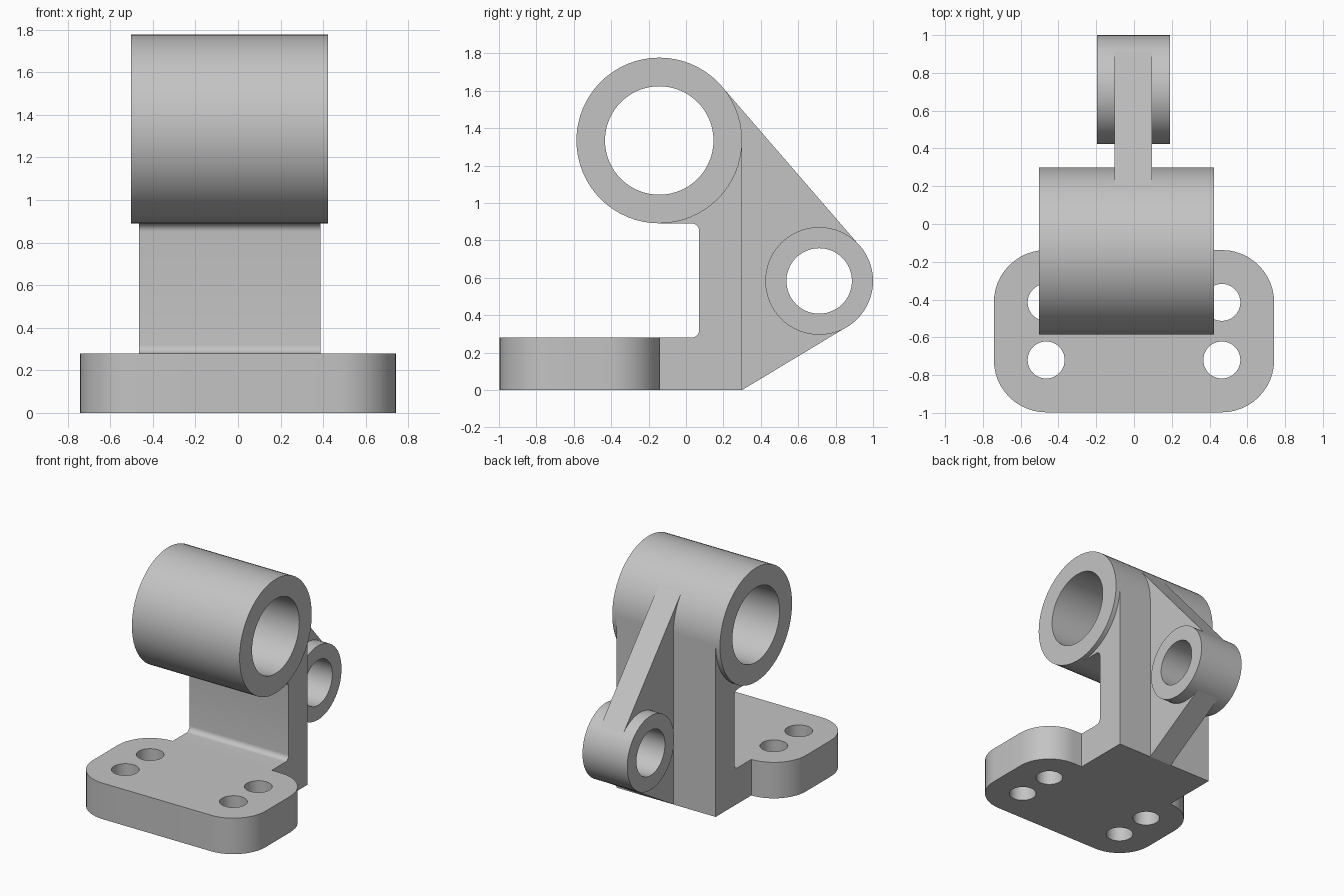
import bpy, bmesh
from math import sin, cos, pi, radians, hypot
from mathutils import Matrix

cube = bpy.data.objects.get("Cube")
if cube:
    bpy.data.objects.remove(cube, do_unlink=True)

grey = bpy.data.materials.new("machined grey")
grey.use_nodes = True
colour = (0.55, 0.55, 0.55, 1)
grey.diffuse_color = colour
grey.node_tree.nodes["Principled BSDF"].inputs["Base Color"].default_value = colour

# Cyclic axis change: a profile drawn in (y, z) is extruded along x
SIDE = Matrix(((0, 0, 1, 0), (1, 0, 0, 0), (0, 1, 0, 0), (0, 0, 0, 1)))
UP = Matrix.Identity(4)


def arc(centre, radius, start, end, steps=12):
    angles = [radians(start + (end - start) * i / steps) for i in range(steps + 1)]
    return [(centre[0] + radius * cos(a), centre[1] + radius * sin(a)) for a in angles]


def circle(centre, radius, sides=64):
    return arc(centre, radius, 0, 360, sides)[:-1]


def extrude(name, loops, low, high, axes):
    """Fill the first loop, leave the others as holes, and extrude from low to high."""
    curve = bpy.data.curves.new(name + " profile", "CURVE")
    curve.dimensions = "2D"
    curve.fill_mode = "BOTH"
    curve.extrude = (high - low) / 2
    for loop in loops:
        spline = curve.splines.new("POLY")
        spline.points.add(len(loop) - 1)
        for point, (u, v) in zip(spline.points, loop):
            point.co = (u, v, 0, 1)
        spline.use_cyclic_u = True
    helper = bpy.data.objects.new(name + " profile", curve)
    bpy.context.collection.objects.link(helper)
    graph = bpy.context.evaluated_depsgraph_get()
    mesh = bpy.data.meshes.new_from_object(helper.evaluated_get(graph))
    bpy.data.objects.remove(helper, do_unlink=True)

    bm = bmesh.new()
    bm.from_mesh(mesh)
    bmesh.ops.remove_doubles(bm, verts=bm.verts, dist=0.0002)
    bm.transform(axes @ Matrix.Translation((0, 0, (low + high) / 2)))
    bmesh.ops.recalc_face_normals(bm, faces=bm.faces)
    bm.to_mesh(mesh)
    bm.free()
    mesh.materials.clear()
    mesh.materials.append(grey)
    part = bpy.data.objects.new(name, mesh)
    bpy.context.collection.objects.link(part)
    bpy.ops.object.select_all(action="DESELECT")
    part.select_set(True)
    bpy.context.view_layer.objects.active = part
    bpy.ops.object.shade_smooth_by_angle(angle=radians(30))
    return part


# Main sizes
TUBE, TUBE_R, BORE_R = (-0.143, 1.334), 0.443, 0.29
EYE, EYE_R, EYE_BORE = (0.712, 0.583), 0.288, 0.175
BACK, BASE_Y, BASE_H = 0.30, -0.14, 0.28

# Mounting base with rounded corners and four bolt holes
cx, near, far, r = 0.465, -0.72, -0.415, 0.277
outline = (arc((cx, near), r, -90, 0) + arc((cx, far), r, 0, 90)
           + arc((-cx, far), r, 90, 180) + arc((-cx, near), r, 180, 270))
bolts = [circle((s * cx, y), 0.098, 40) for s in (-1, 1) for y in (near, far)]
extrude("mounting_base", [outline] + bolts, 0, BASE_H, UP)

# Upright plate, filleted at the base and under the main tube
foot = TUBE[1] - TUBE_R
upright = ([(BASE_Y, 0), (BACK, 0), (BACK, TUBE[1])]
           + arc(TUBE, 0.40, 0, -90, 24)
           + [(TUBE[0], foot)]
           + arc((0.03, foot - 0.04), 0.04, 90, 0, 8)
           + arc((0.03, BASE_H + 0.04), 0.04, 0, -90, 8)
           + [(BASE_Y, BASE_H)])
extrude("upright_plate", [upright], -0.465, 0.387, SIDE)

# Main tube and the smaller eye behind it
extrude("main_tube", [circle(TUBE, TUBE_R), circle(TUBE, BORE_R)], -0.502, 0.424, SIDE)
extrude("rear_eye", [circle(EYE, EYE_R), circle(EYE, EYE_BORE)], -0.195, 0.19, SIDE)

# Rib with edges tangent to the tube and eye, hollowed so both bores stay open
upper, lower = 41.3, -59.3
rib = ([(BACK, 0)]
       + arc(EYE, EYE_R - 0.001, lower, lower, 1)[:1]
       + arc(EYE, 0.23, lower, upper - 360, 40)
       + arc(EYE, EYE_R - 0.001, upper, upper, 1)[:1]
       + arc(TUBE, TUBE_R - 0.001, upper, upper, 1)[:1]
       + arc(TUBE, 0.40, upper, 0, 16)
       + [(BACK, TUBE[1])])
extrude("rear_rib", [rib], -0.102, 0.095, SIDE)
